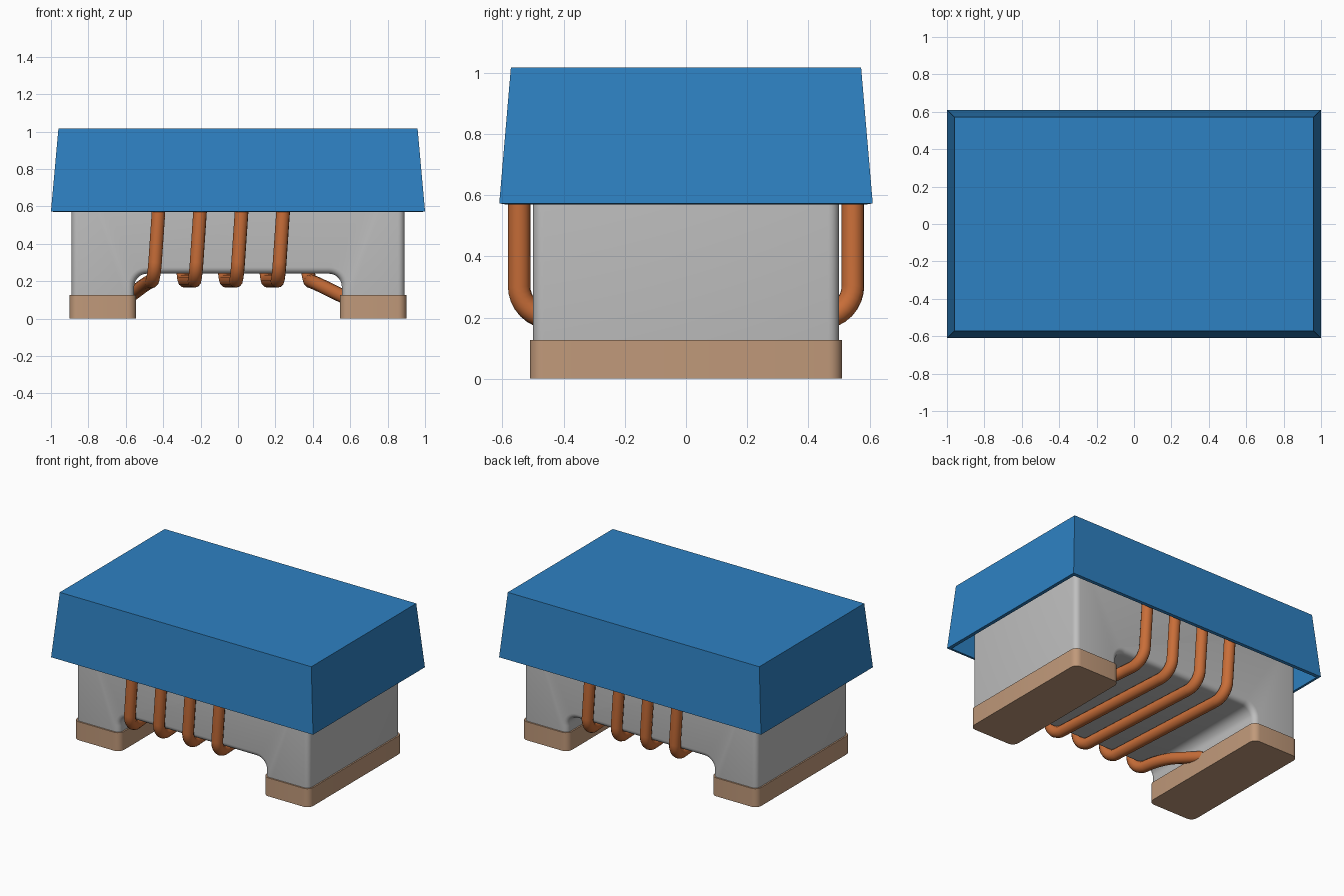
import bpy, bmesh, math
from mathutils import Vector

if "Cube" in bpy.data.objects:
    bpy.data.objects.remove(bpy.data.objects["Cube"], do_unlink=True)


def material(name, rgb):
    m = bpy.data.materials.new(name)
    m.use_nodes = True
    m.diffuse_color = (*rgb, 1)
    m.node_tree.nodes["Principled BSDF"].inputs["Base Color"].default_value = (*rgb, 1)
    return m


BLUE = material("cover blue", (0.027, 0.22, 0.54))
GREY = material("core grey", (0.52, 0.52, 0.52))
TAN = material("terminal tan", (0.53, 0.32, 0.195))
COPPER = material("wire copper", (0.58, 0.155, 0.04))


def add_object(name, data, mat):
    ob = bpy.data.objects.new(name, data)
    data.materials.append(mat)
    bpy.context.collection.objects.link(ob)
    return ob


def activate(ob):
    bpy.ops.object.select_all(action="DESELECT")
    ob.select_set(True)
    bpy.context.view_layer.objects.active = ob


def mesh_object(name, bm, mat):
    me = bpy.data.meshes.new(name)
    bm.to_mesh(me)
    bm.free()
    return add_object(name, me, mat)


def prism(name, outline, direction, mat):
    """Extrude a closed outline along a direction."""
    bm = bmesh.new()
    face = bm.faces.new([bm.verts.new(p) for p in outline])
    new = bmesh.ops.extrude_face_region(bm, geom=[face])["geom"]
    bmesh.ops.translate(bm, vec=direction,
                        verts=[v for v in new if isinstance(v, bmesh.types.BMVert)])
    bmesh.ops.recalc_face_normals(bm, faces=bm.faces)
    return mesh_object(name, bm, mat)


def bevel(ob, width):
    mod = ob.modifiers.new("rounding", "BEVEL")
    mod.width, mod.segments = width, 5
    mod.limit_method, mod.angle_limit = "ANGLE", math.radians(40)
    mod.use_clamp_overlap = False
    activate(ob)
    bpy.ops.object.modifier_apply(modifier=mod.name)
    bpy.ops.object.shade_smooth_by_angle(angle=math.radians(35))


def rounded_path(points, radius, steps=8):
    """Replace the inner corners of a path with smooth bends."""
    pts = [Vector(p) for p in points]
    out = [pts[0]]
    for a, b, c in zip(pts, pts[1:], pts[2:]):
        p = b + (a - b).normalized() * min(radius, (a - b).length * 0.45)
        q = b + (c - b).normalized() * min(radius, (c - b).length * 0.45)
        # weighted quadratic, close to a circular arc
        for i in range(steps + 1):
            t = i / steps
            w0, w1, w2 = (1 - t) ** 2, 1.414 * t * (1 - t), t * t
            out.append((p * w0 + b * w1 + q * w2) / (w0 + w1 + w2))
    return out + [pts[-1]]


# Hollow tapered cover, open underneath
bm = bmesh.new()
bmesh.ops.create_cube(bm, size=2)
for v in bm.verts:
    top = v.co.z > 0
    v.co = (v.co.x * (0.96 if top else 1), v.co.y * (0.572 if top else 0.61),
            1.017 if top else 0.573)
bottom = [f for f in bm.faces if f.normal.z < -0.5]
bmesh.ops.delete(bm, geom=bottom, context="FACES")
cover = mesh_object("cover", bm, BLUE)
shell = cover.modifiers.new("wall", "SOLIDIFY")
shell.thickness, shell.offset, shell.use_even_offset = 0.02, -1, True
activate(cover)
bpy.ops.object.modifier_apply(modifier=shell.name)

# Core with an arched notch between its two legs
LEG_IN, CEIL, ARCH, BASE = 0.555, 0.24, 0.07, 0.03
half = [(0.89, 0.9), (0.89, BASE), (LEG_IN, BASE)]
for i in range(9):
    a = math.pi / 2 * i / 8
    half.append((LEG_IN - ARCH + ARCH * math.cos(a), CEIL - ARCH + ARCH * math.sin(a)))
outline = half + [(-x, z) for x, z in reversed(half)]
core = prism("core", [(x, -0.5, z) for x, z in outline], (0, 1, 0), GREY)
bevel(core, 0.035)

# Terminal pads under the legs, with rounded upright corners
for side, label in ((-1, "right"), (1, "left")):
    cx, hx, hy, r = side * 0.7225, 0.1775, 0.51, 0.045
    pad = []
    for k, (sx, sy) in enumerate(((1, 1), (-1, 1), (-1, -1), (1, -1))):
        for i in range(7):
            a = math.pi / 2 * (k + i / 6)
            pad.append((cx + sx * (hx - r) + r * math.cos(a),
                        sy * (hy - r) + r * math.sin(a), 0))
    ob = prism(label + "_terminal", pad, (0, 0, 0.127), TAN)
    activate(ob)
    bpy.ops.object.shade_smooth_by_angle(angle=math.radians(35))

# One continuous copper winding: four turns with a lead into each terminal
Y, LOW, HIGH, PITCH = 0.545, 0.202, 0.94, 0.222
path = [(-0.62, 0.1, 0.09), (-0.48, -0.3, 0.195)]
for turn in range(4):
    x = -0.45 + PITCH * turn
    path += [(x, -Y, LOW), (x + 0.05, -Y, HIGH), (x + 0.11, Y, HIGH), (x + 0.16, Y, LOW)]
path += [(0.405, 0.3, 0.195), (0.62, -0.1, 0.09)]
pts = rounded_path(path, 0.1)
curve = bpy.data.curves.new("winding", "CURVE")
curve.dimensions = "3D"
curve.bevel_depth, curve.bevel_resolution, curve.use_fill_caps = 0.037, 4, True
spline = curve.splines.new("POLY")
spline.points.add(len(pts) - 1)
for sp, p in zip(spline.points, pts):
    sp.co = (*p, 1)
winding = add_object("winding", curve, COPPER)
activate(winding)
bpy.ops.object.convert(target="MESH")
bpy.ops.object.shade_smooth_by_angle(angle=math.radians(50))
